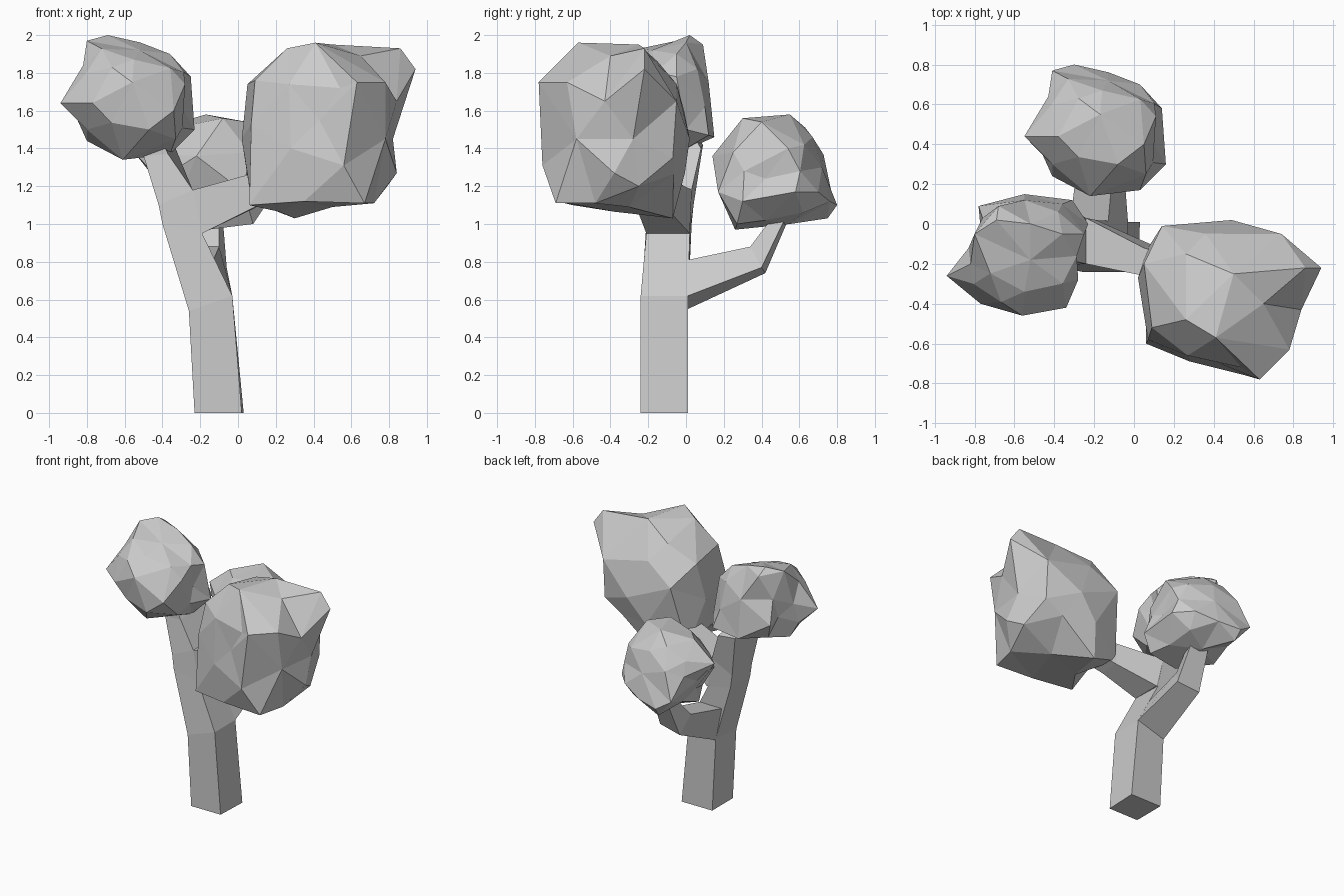
import bpy, bmesh, random
from mathutils import Vector

random.seed(4)


def finish(bm, name):
    bmesh.ops.recalc_face_normals(bm, faces=bm.faces[:])
    me = bpy.data.meshes.new(name)
    bm.to_mesh(me)
    bm.free()
    ob = bpy.data.objects.new(name, me)
    bpy.context.collection.objects.link(ob)
    return ob


def limb(name, rings):
    """Four-sided limb lofted through rings of four corners."""
    bm = bmesh.new()
    loops = [[bm.verts.new(p) for p in r] for r in rings]
    for a, b in zip(loops, loops[1:]):
        for i in range(4):
            j = (i + 1) % 4
            bm.faces.new((a[i], a[j], b[j], b[i]))
    bm.faces.new(loops[0])
    bm.faces.new(loops[-1])
    return finish(bm, name)


def foliage(name, lo, hi, tips):
    """Faceted clump: tips plus filler points, triangulated around the centre."""
    lo, hi = Vector(lo), Vector(hi)
    c, h = (lo + hi) / 2, (hi - lo) / 2
    norm = [Vector([(p[i] - c[i]) / h[i] for i in range(3)]) for p in tips]
    ico = bmesh.new()
    bmesh.ops.create_icosphere(ico, subdivisions=2, radius=1)
    points = list(norm)
    # fillers follow the radius of the nearby tips
    for v in ico.verts:
        d = v.co.normalized()
        if min(d.angle(p) for p in points) < 0.36:
            continue
        w = [1 / (d.angle(n) ** 2 + 0.03) ** 1.5 for n in norm]
        r = sum(a * n.length for a, n in zip(w, norm)) / sum(w)
        p = d * r * random.uniform(0.9, 1.0)
        points.append(Vector([max(-1, min(1, x)) for x in p]))
    ico.free()
    # hull of the directions gives the faces, then restore the real positions
    bm = bmesh.new()
    where = {bm.verts.new(p.normalized()): p for p in points}
    bmesh.ops.convex_hull(bm, input=bm.verts[:])
    for v, p in where.items():
        v.co = [c[i] + p[i] * h[i] for i in range(3)]
    return finish(bm, name)


# Leaning trunk
limb("trunk", [
    [(-.23, -.24, 0), (.02, -.24, 0), (.03, .01, 0), (-.23, .01, 0)],
    [(-.26, -.24, .54), (-.03, -.24, .62), (-.03, .01, .62), (-.26, .01, .56)],
    [(-.40, -.21, 1.0), (-.19, -.21, .95), (-.20, .02, .95), (-.40, .03, 1.0)],
    [(-.42, -.2, 1.1), (-.24, -.2, 1.18), (-.24, .03, 1.18), (-.42, .04, 1.1)],
    [(-.50, -.17, 1.36), (-.37, -.17, 1.37), (-.33, .08, 1.40), (-.48, .09, 1.42)],
    [(-.56, -.17, 1.5), (-.43, -.17, 1.5), (-.42, .02, 1.5), (-.54, .02, 1.5)],
])

# Branch to the right clump
limb("right_branch", [
    [(-.30, -.19, .98), (-.30, .01, .98), (-.30, .01, 1.14), (-.30, -.19, 1.14)],
    [(-.19, -.21, .95), (-.19, .02, .95), (-.24, .03, 1.18), (-.24, -.2, 1.18)],
    [(.07, -.26, 1.08), (.08, -.10, 1.08), (.05, -.12, 1.26), (.05, -.26, 1.26)],
    [(.3, -.35, 1.2), (.3, -.2, 1.2), (.3, -.2, 1.32), (.3, -.35, 1.32)],
])

# Branch to the back clump
limb("back_branch", [
    [(-.25, -.1, .58), (-.08, -.1, .62), (-.2, -.1, .79), (-.27, -.1, .79)],
    [(-.26, .01, .55), (-.03, .01, .62), (-.13, .01, .81), (-.32, .01, .81)],
    [(-.24, .42, .74), (-.06, .40, .77), (-.10, .34, .88), (-.28, .34, .88)],
    [(-.22, .54, 1.02), (-.08, .52, 1.02), (-.10, .43, 1.0), (-.24, .43, 1.0)],
    [(-.2, .52, 1.15), (-.1, .52, 1.15), (-.1, .44, 1.15), (-.2, .44, 1.15)],
])

# Left clump; the back clump is the same shape tipped over
clump = [
    (-.94, -.26, 1.64), (-.80, -.05, 1.97), (-.69, .02, 2.0), (-.82, -.2, 1.84),
    (-.52, -.18, 1.92), (-.55, -.34, 1.87), (-.36, -.05, 1.9), (-.68, .09, 1.95),
    (-.25, -.05, 1.78), (-.28, -.28, 1.74), (-.23, 0, 1.5), (-.36, -.05, 1.37),
    (-.61, -.24, 1.34), (-.80, -.12, 1.44), (-.56, -.46, 1.75), (-.80, -.25, 1.5),
    (-.47, -.44, 1.5), (-.34, -.42, 1.6), (-.77, -.40, 1.64), (-.30, -.12, 1.62),
    (-.55, .15, 1.46), (-.36, .1, 1.62), (-.31, .12, 1.47), (-.78, .09, 1.6),
    (-.55, .12, 1.75), (-.83, -.12, 1.7), (-.77, -.02, 1.62), (-.76, .03, 1.77),
    (-.72, .03, 1.47), (-.38, .06, 1.82), (-.33, -.26, 1.45)]
lo, hi = (-.94, -.47, 1.34), (-.22, .15, 2.0)
left = foliage("left_foliage", lo, hi, clump)
back = left.copy()
back.data = left.data.copy()
back.name = "back_foliage"
bpy.context.collection.objects.link(back)
for v in back.data.vertices:
    x, y, z = v.co
    v.co = (x + .39, z - 1.2, 1.12 - y)

# Large right clump
foliage("right_foliage", (.02, -.79, 1.03), (.94, .03, 1.96), [
    (.06, -.6, 1.1), (.02, -.27, 1.45), (.07, -.58, 1.53), (.05, -.2, 1.74),
    (.09, -.52, 1.76), (.26, -.48, 1.93), (.41, -.57, 1.96), (.5, -.25, 1.95),
    (.65, -.4, 1.89), (.86, -.22, 1.93), (.94, -.22, 1.82), (.82, -.28, 1.45),
    (.84, -.43, 1.65), (.79, -.25, 1.2), (.72, -.48, 1.11), (.67, -.69, 1.11),
    (.3, -.07, 1.03), (.56, -.76, 1.31), (.63, -.78, 1.75), (.78, -.63, 1.75),
    (.54, -.72, 1.72), (.28, -.69, 1.4), (.14, -.01, 1.6), (.49, .02, 1.45),
    (.74, -.05, 1.65), (.35, -.68, 1.12), (.07, -.12, 1.12), (.5, -.3, 1.09),
    (.78, -.58, 1.45), (.43, -.70, 1.55), (.74, -.07, 1.35), (.26, -.15, 1.86),
    (.06, -.4, 1.2), (.27, -.66, 1.74)])
